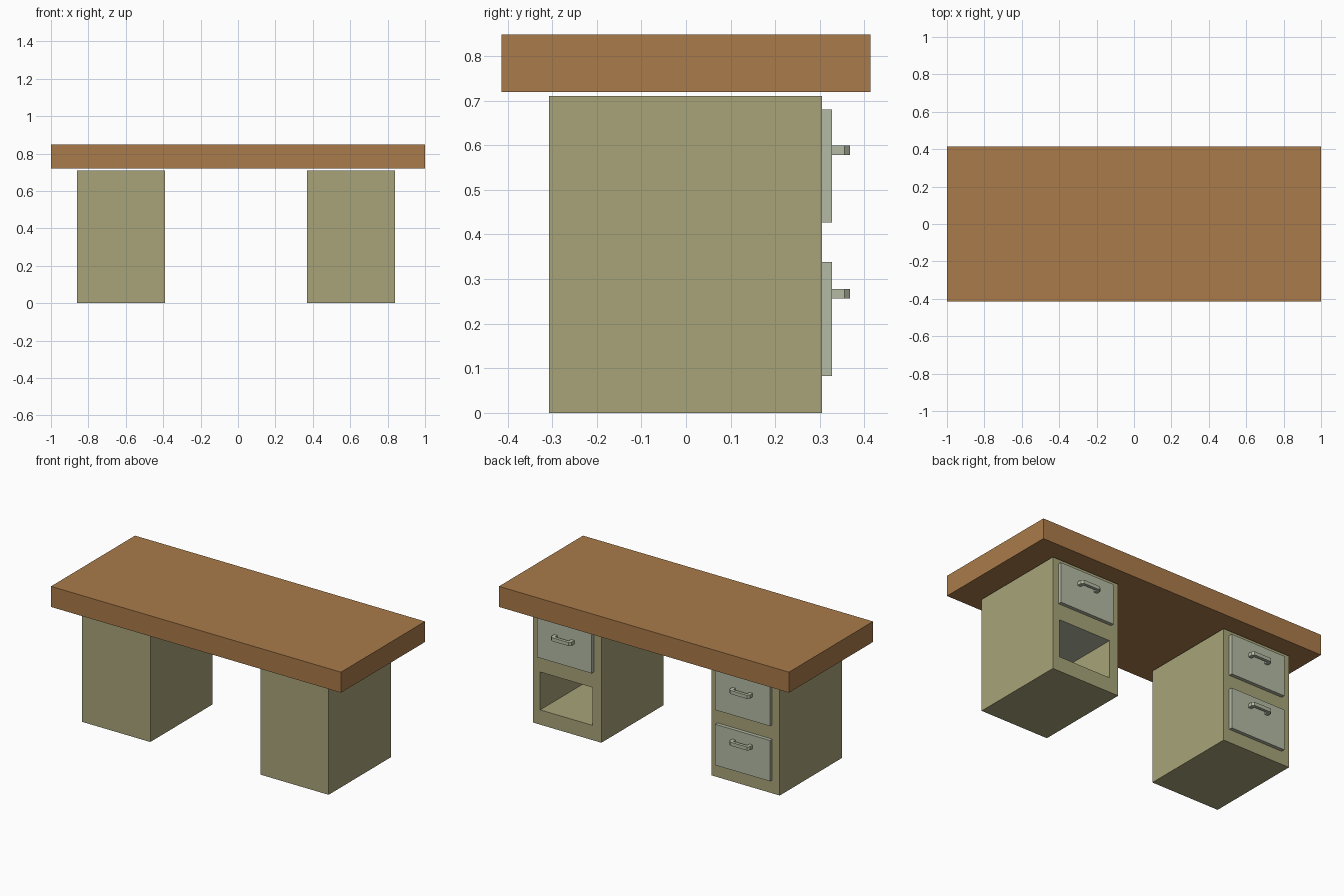
import bpy, bmesh

if "Cube" in bpy.data.objects:
    bpy.data.objects.remove(bpy.data.objects["Cube"])


def srgb(r, g, b):
    lin = lambda c: c / 12.92 if c <= 0.04045 else ((c + 0.055) / 1.055) ** 2.4
    return tuple(lin(v / 255) for v in (r, g, b)) + (1.0,)


def material(name, rgb):
    m = bpy.data.materials.new(name)
    m.diffuse_color = srgb(*rgb)
    m.use_nodes = True
    m.node_tree.nodes["Principled BSDF"].inputs["Base Color"].default_value = m.diffuse_color
    return m


WOOD = material("brown_wood", (170, 123, 74))
OLIVE = material("olive_paint", (168, 164, 121))
GREY = material("grey_green_paint", (181, 187, 165))


def finish(name, bm, *mats):
    bmesh.ops.recalc_face_normals(bm, faces=bm.faces[:])
    me = bpy.data.meshes.new(name)
    bm.to_mesh(me)
    bm.free()
    for m in mats:
        me.materials.append(m)
    ob = bpy.data.objects.new(name, me)
    bpy.context.collection.objects.link(ob)
    return ob


def box(name, x, y, z, mat):
    bm = bmesh.new()
    bmesh.ops.create_cube(bm, size=1)
    for v in bm.verts:
        v.co = [lo if c < 0 else hi for c, (lo, hi) in zip(v.co, (x, y, z))]
    return finish(name, bm, mat)


def ring(bm, x, y, z):
    return [bm.verts.new(p) for p in ((x[0], y, z[0]), (x[1], y, z[0]),
                                      (x[1], y, z[1]), (x[0], y, z[1]))]


def open_cabinet(name, x, y, z, hx, hz, floor_y):
    # rings: front face, back rim, opening rim, inner end of the cavity
    bm = bmesh.new()
    rings = [ring(bm, x, y[0], z), ring(bm, x, y[1], z),
             ring(bm, hx, y[1], hz), ring(bm, hx, floor_y, hz)]
    bm.faces.new(rings[0])
    bm.faces.new(rings[3])
    for k, (a, b) in enumerate(zip(rings, rings[1:])):
        for i in range(4):
            j = (i + 1) % 4
            f = bm.faces.new((a[i], a[j], b[j], b[i]))
            # cavity ceiling is the underside of the drawer above
            if k == 2 and i == 2:
                f.material_index = 1
    return finish(name, bm, OLIVE, GREY)


def handle(name, cx, z):
    # U-shaped pull with chamfered outer corners, extruded in z
    half = [(0.070, 0.327), (0.070, 0.355), (0.058, 0.368)]
    inner = [(0.047, 0.349), (0.047, 0.327)]
    pts = half + [(-px, py) for px, py in reversed(half)]
    pts += [(-px, py) for px, py in reversed(inner)] + inner
    bm = bmesh.new()
    face = bm.faces.new([bm.verts.new((cx + px, py, z[0])) for px, py in pts])
    ext = bmesh.ops.extrude_face_region(bm, geom=[face])
    verts = [g for g in ext["geom"] if isinstance(g, bmesh.types.BMVert)]
    bmesh.ops.translate(bm, verts=verts, vec=(0, 0, z[1] - z[0]))
    return finish(name, bm, GREY)


def drawer(name, cx, z, hz):
    box(name + "_drawer_front", (cx - 0.189, cx + 0.189), (0.305, 0.327), z, GREY)
    handle(name + "_drawer_handle", cx, hz)


# Desk top
box("desk_top", (-1, 1), (-0.414, 0.414), (0.72, 0.848), WOOD)

# Cabinets: one closed, one with its lower drawer missing
Y, Z = (-0.307, 0.305), (0, 0.71)
box("left_cabinet", (-0.86, -0.39), Y, Z, OLIVE)
open_cabinet("right_cabinet", (0.37, 0.84), Y, Z, (0.432, 0.792), (0.092, 0.328), -0.28)

# Drawers
UPPER = ((0.427, 0.68), (0.578, 0.6))
LOWER = ((0.083, 0.338), (0.256, 0.278))
drawer("left_upper", -0.619, *UPPER)
drawer("left_lower", -0.619, *LOWER)
drawer("right_upper", 0.611, *UPPER)
